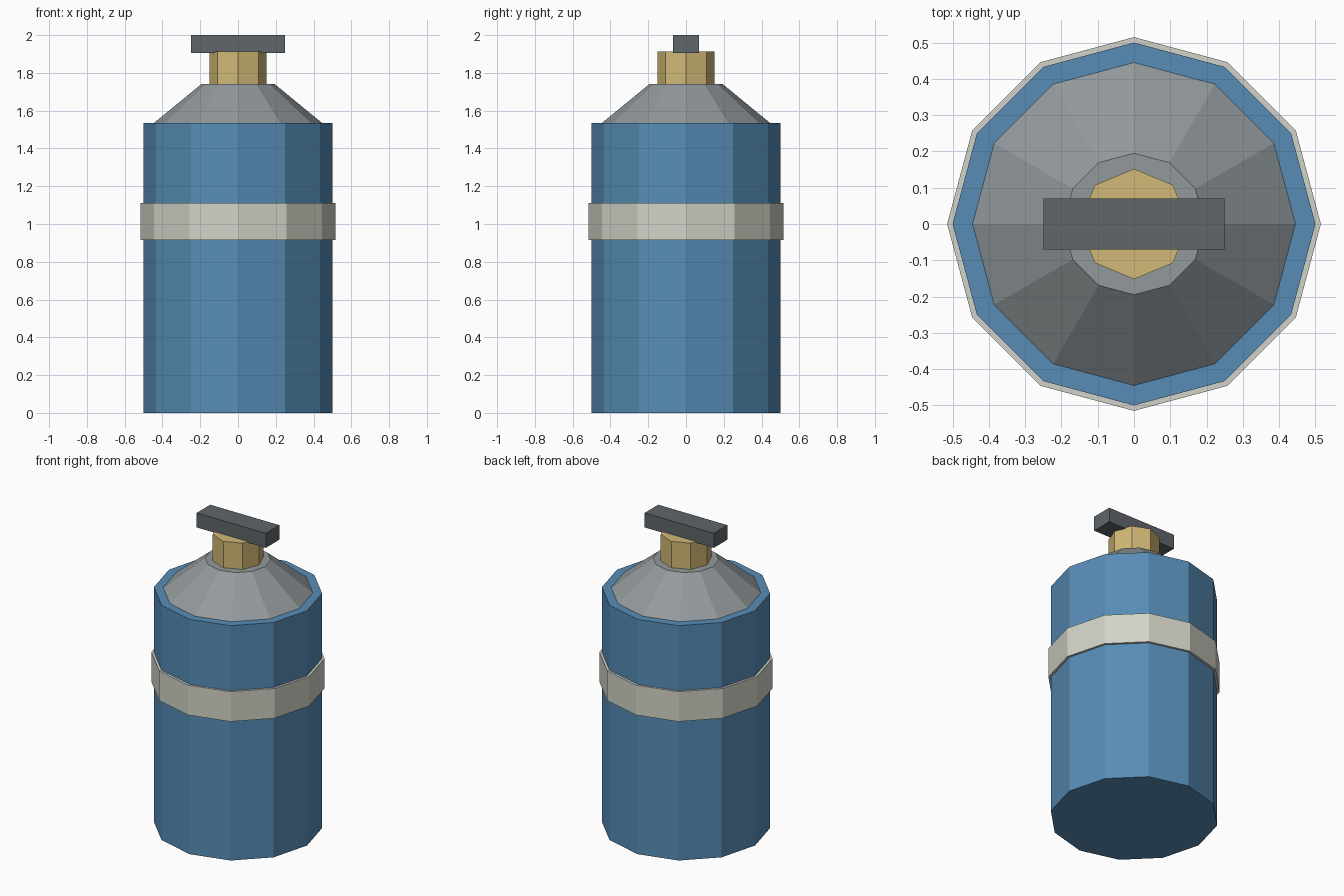
import bpy

cube = bpy.data.objects.get("Cube")
if cube:
    bpy.data.objects.remove(cube, do_unlink=True)


def material(name, rgb):
    mat = bpy.data.materials.new(name)
    mat.use_nodes = True
    colour = (*rgb, 1.0)
    mat.diffuse_color = colour
    mat.node_tree.nodes["Principled BSDF"].inputs["Base Color"].default_value = colour
    return mat


def finish(name, mat):
    obj = bpy.context.object
    obj.name = obj.data.name = name
    obj.data.materials.append(mat)
    return obj


def frustum(name, mat, sides, bottom, top, r_bottom, r_top=None):
    """Upright flat-sided drum or cone section with a corner on each axis."""
    bpy.ops.mesh.primitive_cone_add(
        vertices=sides, radius1=r_bottom,
        radius2=r_bottom if r_top is None else r_top,
        depth=top - bottom, location=(0, 0, (bottom + top) / 2))
    return finish(name, mat)


blue = material("blue paint", (0.095, 0.265, 0.47))
cream = material("pale band", (0.64, 0.65, 0.57))
steel = material("grey steel", (0.29, 0.32, 0.335))
brass = material("brass", (0.64, 0.48, 0.18))
dark = material("dark grey", (0.115, 0.133, 0.147))

# Tank body and the band around it
frustum("tank_body", blue, 12, 0.0, 1.535, 0.5)
frustum("tank_band", cream, 12, 0.915, 1.11, 0.515)

# Sloping shoulder and valve neck
frustum("tank_shoulder", steel, 12, 1.535, 1.74, 0.445, 0.195)
frustum("valve_neck", brass, 8, 1.735, 1.912, 0.152)

# Flat bar handle
bpy.ops.mesh.primitive_cube_add(size=1, location=(0, 0, 1.9525))
handle = finish("valve_handle", dark)
handle.scale = (0.5, 0.14, 0.095)
